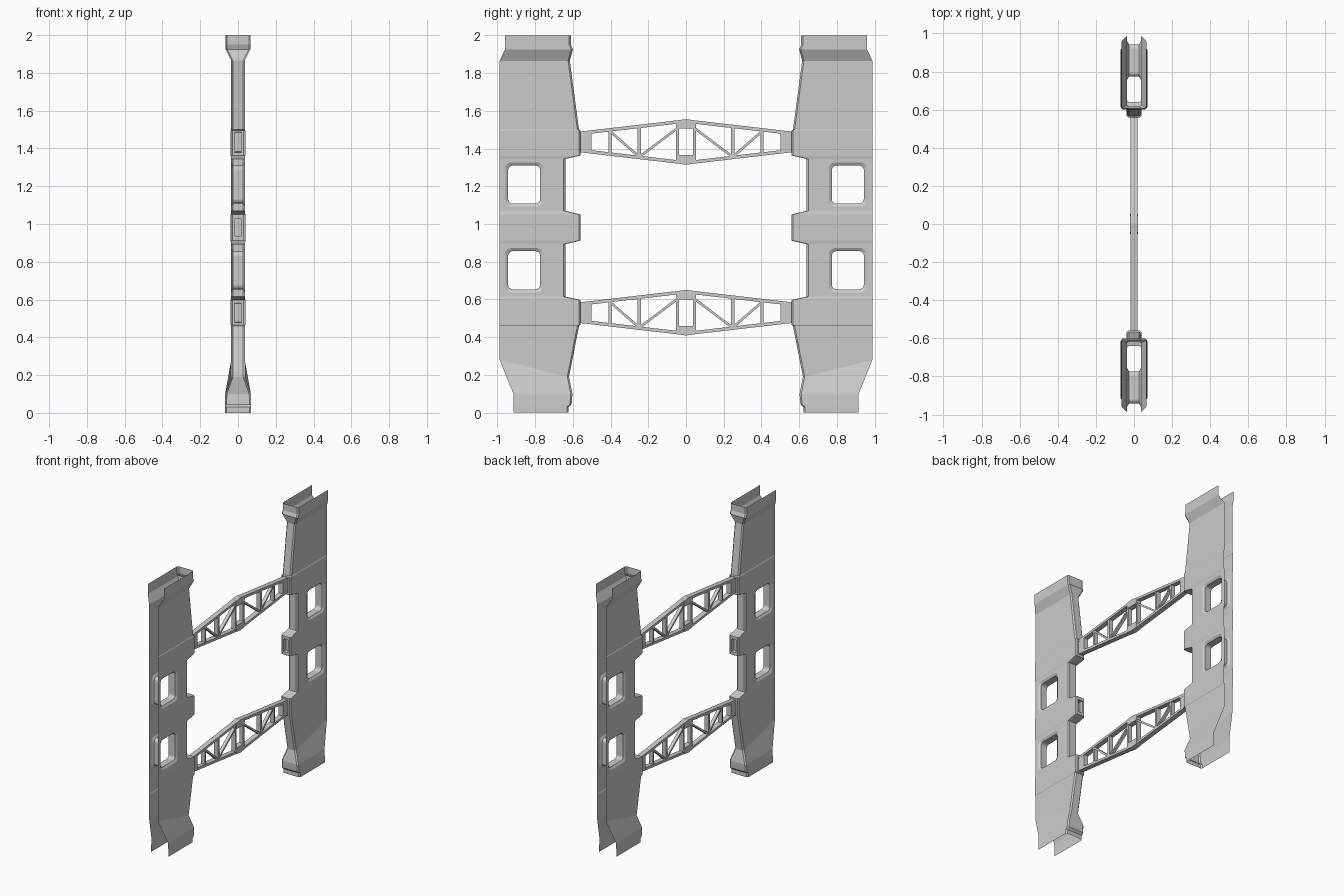
import bpy, bmesh, math

if "Cube" in bpy.data.objects:
    bpy.data.objects.remove(bpy.data.objects["Cube"])


def finish(bm, name, axes, recalc=True):
    """Turn a bmesh into an object mirrored over the given axes."""
    bmesh.ops.remove_doubles(bm, verts=bm.verts, dist=1e-5)
    if recalc:
        bmesh.ops.recalc_face_normals(bm, faces=bm.faces)
    me = bpy.data.meshes.new(name)
    bm.to_mesh(me)
    bm.free()
    ob = bpy.data.objects.new(name, me)
    bpy.context.collection.objects.link(ob)
    m = ob.modifiers.new("mirror", 'MIRROR')
    m.use_axis = axes
    m.merge_threshold = 1e-4
    return ob


def face(bm, *pts):
    bm.faces.new([bm.verts.new(p) for p in pts])


def rounded(y0, y1, z0, z1, r, x, n=4):
    """Four corner arcs of a rounded rectangle in the yz plane."""
    cs = [(y1 - r, z1 - r, 0), (y0 + r, z1 - r, 90), (y0 + r, z0 + r, 180), (y1 - r, z0 + r, 270)]
    return [[(x, cy + r * math.cos(math.radians(a + 90 * i / n)),
              cz + r * math.sin(math.radians(a + 90 * i / n))) for i in range(n + 1)]
            for cy, cz, a in cs]


def bridge(bm, a, b):
    for i in range(len(a)):
        j = (i + 1) % len(a)
        face(bm, a[i], a[j], b[j], b[i])


# Column stations: inner z, outer z, inner y, outer y, half width in x
ROWS = [
    (0.00, 0.00, .622, .915, .070), (0.03, 0.03, .622, .915, .070),
    (0.045, 0.045, .606, .915, .070), (0.10, 0.10, .602, .915, .068),
    (0.19, 0.28, .620, .988, .036), (0.46, 0.46, .567, .988, .036),
    (0.465, 0.465, .558, .988, .039), (0.597, 0.597, .558, .988, .039),
    (0.615, 0.615, .640, .988, .036), (0.893, 0.893, .640, .988, .036),
    (0.912, 0.912, .558, .988, .039), (1.05, 1.05, .558, .988, .039),
    (1.07, 1.07, .640, .988, .036), (1.345, 1.345, .640, .988, .036),
    (1.363, 1.363, .558, .988, .039), (1.495, 1.495, .558, .988, .039),
    (1.50, 1.50, .567, .988, .036), (1.865, 1.865, .616, .988, .036),
    (1.925, 1.925, .600, .960, .066), (1.95, 1.95, .610, .960, .066),
    (2.00, 2.00, .610, .960, .066)]
C = 0.009                      # chamfer between wall and side plate
TABS, WINDOWS = (6, 10, 14), {8: (.638, .872), 12: (1.092, 1.326)}

bm = bmesh.new()
for i, (r, s) in enumerate(zip(ROWS, ROWS[1:])):
    (z0, zo0, y0, o0, h0), (z1, zo1, y1, o1, h1) = r, s
    # chamfer strip
    face(bm, (h0 - C, y0, z0), (h0, y0 + C, z0), (h1, y1 + C, z1), (h1 - C, y1, z1))
    # inner wall, with a pocket in each tab
    if i in TABS:
        a, b, e, d = h0 - C, .018, .022, y0 + .03
        face(bm, (0, y0, z0), (a, y0, z0), (b, y0, z0 + e), (0, y0, z0 + e))
        face(bm, (a, y0, z0), (a, y0, z1), (b, y0, z1 - e), (b, y0, z0 + e))
        face(bm, (a, y0, z1), (0, y0, z1), (0, y0, z1 - e), (b, y0, z1 - e))
        face(bm, (0, y0, z0 + e), (b, y0, z0 + e), (b, d, z0 + e), (0, d, z0 + e))
        face(bm, (b, y0, z0 + e), (b, y0, z1 - e), (b, d, z1 - e), (b, d, z0 + e))
        face(bm, (b, y0, z1 - e), (0, y0, z1 - e), (0, d, z1 - e), (b, d, z1 - e))
        face(bm, (0, d, z0 + e), (b, d, z0 + e), (b, d, z1 - e), (0, d, z1 - e))
    else:
        face(bm, (0, y0, z0), (h0 - C, y0, z0), (h1 - C, y1, z1), (0, y1, z1))
    # side plate, with a rounded window and tunnel where needed
    if i in WINDOWS:
        w0, w1 = WINDOWS[i]
        ya, yb = .74, .975
        face(bm, (h0, y0 + C, z0), (h0, ya, z0), (h0, ya, z1), (h0, y0 + C, z1))
        face(bm, (h0, yb, z0), (h0, o0, z0), (h0, o0, z1), (h0, yb, z1))
        corners = [(h0, yb, z1), (h0, ya, z1), (h0, ya, z0), (h0, yb, z0)]
        arcs = rounded(.757, .958, w0, w1, .03, h0)
        for k in range(4):
            for p, q in zip(arcs[k], arcs[k][1:]):
                face(bm, corners[k], q, p)
            n = (k + 1) % 4
            face(bm, corners[k], corners[n], arcs[n][0], arcs[k][-1])
        rim = sum(arcs, [])
        hole = sum(rounded(.773, .943, w0 + .016, w1 - .016, .025, h0 - .010), [])
        bridge(bm, rim, hole)
        bridge(bm, hole, [(0, y, z) for _, y, z in hole])
    else:
        face(bm, (h0, y0 + C, z0), (h0, o0, zo0), (h1, o1, zo1), (h1, y1 + C, z1))
finish(bm, "side_columns", (True, True, False))


def prism(bm, pts, hx):
    """Extrude a yz polygon symmetrically in x."""
    a = [bm.verts.new((-hx, y, z)) for y, z in pts]
    b = [bm.verts.new((hx, y, z)) for y, z in pts]
    bm.faces.new(a)
    bm.faces.new(b[::-1])
    for i in range(len(pts)):
        j = (i + 1) % len(pts)
        bm.faces.new((a[i], a[j], b[j], b[i]))


def beam(bm, p, q, w, hx):
    dy, dz = q[0] - p[0], q[1] - p[1]
    l = math.hypot(dy, dz)
    ny, nz = -dz / l * w / 2, dy / l * w / 2
    prism(bm, [(p[0] + ny, p[1] + nz), (q[0] + ny, q[1] + nz),
               (q[0] - ny, q[1] - nz), (p[0] - ny, p[1] - nz)], hx)


def truss(name, zc):
    def half(y):               # half height of the truss at y
        return .12 - .065 * y / .56
    bm = bmesh.new()
    for s in (-1, 1):
        # chords and centre blocks
        prism(bm, [(0, zc + s * .12), (.56, zc + s * .055),
                   (.56, zc + s * .037), (0, zc + s * .102)], .018)
        prism(bm, [(-.002, zc + s * .121), (.042, zc + s * .115),
                   (.052, zc + s * .092), (.042, zc + s * .07), (-.002, zc + s * .07)], .02)
    # posts
    for y, w in ((.045, .014), (.247, .018), (.403, .014)):
        h = half(y) - .008
        beam(bm, (y, zc - h), (y, zc + h), w, .016)
    # end plate
    prism(bm, [(.50, zc - .058), (.585, zc - .05), (.585, zc + .05), (.50, zc + .058)], .0175)
    # diagonals
    beam(bm, (.05, zc + half(.05) - .045), (.24, zc - half(.24) + .018), .013, .012)
    beam(bm, (.255, zc - half(.255) + .018), (.40, zc + half(.40) - .02), .013, .012)
    bmesh.ops.recalc_face_normals(bm, faces=bm.faces)
    me_faces = [f for f in bm.faces if all(abs(v.co.y) < 1e-6 for v in f.verts)]
    bmesh.ops.delete(bm, geom=me_faces, context='FACES_ONLY')
    finish(bm, name, (False, True, False), False)


truss("upper_truss", 1.435)
truss("lower_truss", 0.53)
